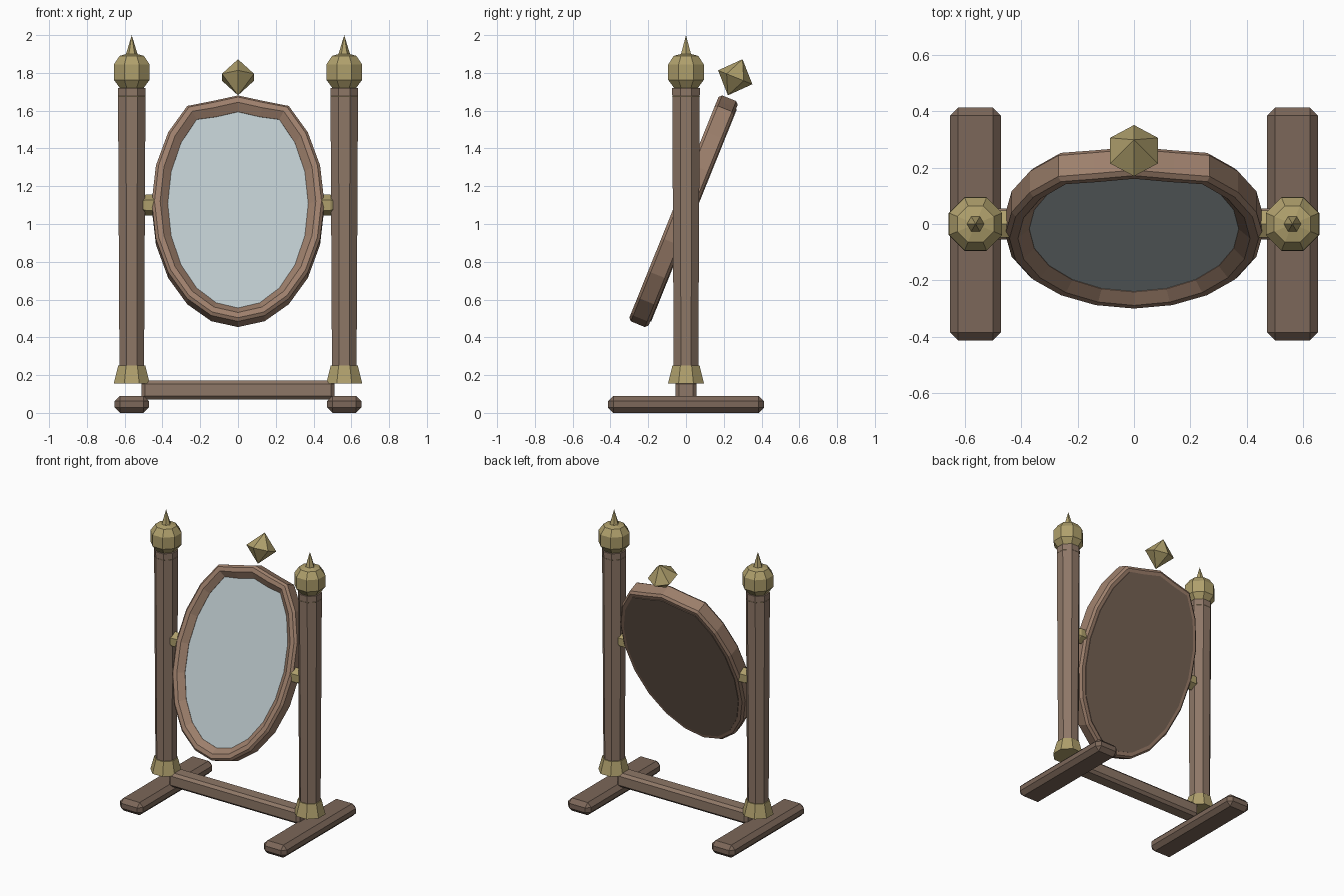
import bpy, bmesh
from math import radians, cos, sin, pi
from mathutils import Matrix, Vector

if "Cube" in bpy.data.objects:
    bpy.data.objects.remove(bpy.data.objects["Cube"])

TILT = Matrix.Translation((0, 0, 1.10)) @ Matrix.Rotation(radians(-22), 4, 'X')


def material(name, rgb):
    m = bpy.data.materials.new(name)
    m.diffuse_color = (*rgb, 1)
    m.use_nodes = True
    m.node_tree.nodes["Principled BSDF"].inputs["Base Color"].default_value = m.diffuse_color
    return m


POST = material("post_wood", (0.27, 0.185, 0.135))
BASE = material("base_wood", (0.20, 0.135, 0.10))
FRAME = material("frame_wood", (0.34, 0.215, 0.15))
BACK = material("back_wood", (0.19, 0.13, 0.095))
BRASS = material("brass", (0.43, 0.35, 0.15))
GLASS = material("glass", (0.50, 0.58, 0.60))


def make(name, bm, mat, matrix=Matrix()):
    bmesh.ops.recalc_face_normals(bm, faces=bm.faces[:])
    me = bpy.data.meshes.new(name)
    bm.to_mesh(me)
    bm.free()
    me.materials.append(mat)
    ob = bpy.data.objects.new(name, me)
    ob.matrix_world = matrix
    bpy.context.collection.objects.link(ob)
    return ob


def loft(name, rings, mat, matrix=Matrix(), closed=False):
    """Skin equal-length rings of points; cap the ends or join last to first."""
    bm = bmesh.new()
    vs = [[bm.verts.new(p) for p in r] for r in rings]
    n = len(vs[0])
    for a, b in zip(vs, vs[1:] + ([vs[0]] if closed else [])):
        for i in range(n):
            bm.faces.new((a[i], a[(i + 1) % n], b[(i + 1) % n], b[i]))
    if not closed:
        bm.faces.new(vs[0])
        bm.faces.new(vs[-1])
    bmesh.ops.remove_doubles(bm, verts=bm.verts[:], dist=1e-5)
    return make(name, bm, mat, matrix)


def lathe(name, profile, sides, mat, matrix=Matrix(), turn=0.0):
    rings = [[(r * cos(2 * pi * i / sides + turn), r * sin(2 * pi * i / sides + turn), z)
              for i in range(sides)] for r, z in profile]
    return loft(name, rings, mat, matrix)


def box(name, centre, size, bevel, mat):
    bm = bmesh.new()
    bmesh.ops.create_cube(bm, size=1, matrix=Matrix.Diagonal((*size, 1)))
    bmesh.ops.bevel(bm, geom=bm.edges[:], offset=bevel, segments=1, affect='EDGES')
    return make(name, bm, mat, Matrix.Translation(centre))


def oval(inset, n):
    """Twenty-sided oval with a dipped crown at the top."""
    a, b, pts = 0.457 - inset, 0.68 - inset, []
    for i in range(20):
        t = 2 * pi * i / 20
        x, v = a * cos(t), b * sin(t)
        if i in (4, 6):
            v = 0.577 - inset * 0.95
        elif i == 5:
            v = 0.61 - inset
        pts.append((x, -n, v))
    return pts


# Posts, feet, brass fittings on both sides
E = pi / 8
for side, s in (("left", -1), ("right", 1)):
    at = Matrix.Translation((s * 0.5625, 0, 0))
    box(f"{side}_foot", (s * 0.5625, 0, 0.045), (0.18, 0.826, 0.09), 0.028, BASE)
    lathe(f"{side}_post", [(0.070, 0.16), (0.079, 1.72)], 8, POST, at, E)
    lathe(f"{side}_post_collar", [(0.103, 0.155), (0.078, 0.25)], 8, BRASS, at, E)
    lathe(f"{side}_post_ring", [(0.074, 1.67), (0.0795, 1.676), (0.074, 1.682)], 8, BRASS, at, E)
    lathe(f"{side}_finial_ball", [(0.06, 1.71), (0.068, 1.72), (0.102, 1.763), (0.102, 1.845),
                                  (0.07, 1.89), (0.03, 1.90)], 8, BRASS, at, E)
    lathe(f"{side}_finial_spike", [(0.035, 1.885), (0.0, 2.0)], 6, BRASS, at)
    pin = Matrix.Translation((s * 0.43, 0, 1.10)) @ Matrix.Rotation(s * pi / 2, 4, 'Y')
    lathe(f"{side}_pivot_pin", [(0.055, 0), (0.055, 0.06), (0.035, 0.09)], 6, BRASS, pin)

# Stretcher between the posts
box("stretcher", (0, 0, 0.122), (1.02, 0.11, 0.10), 0.018, POST)

# Tilted oval frame swept from a chamfered section (inset, depth)
section = [(0.015, -0.055), (0, -0.04), (0, 0.04), (0.015, 0.055),
           (0.045, 0.055), (0.085, 0.02), (0.085, -0.055)]
loft("mirror_frame", [oval(d, n) for d, n in section], FRAME, TILT, closed=True)

# Glass and back panel
loft("mirror_glass", [oval(0.08, 0.005), oval(0.08, 0.018)], GLASS, TILT)
loft("back_panel", [oval(0.04, -0.06), oval(0.04, -0.03)], BACK, TILT)

# Six-sided crest gem
lathe("crest_gem", [(0, -0.103), (0.098, 0), (0, 0.103)], 6, BRASS,
      TILT @ Matrix.Translation((0, -0.012, 0.725)), pi / 6)
